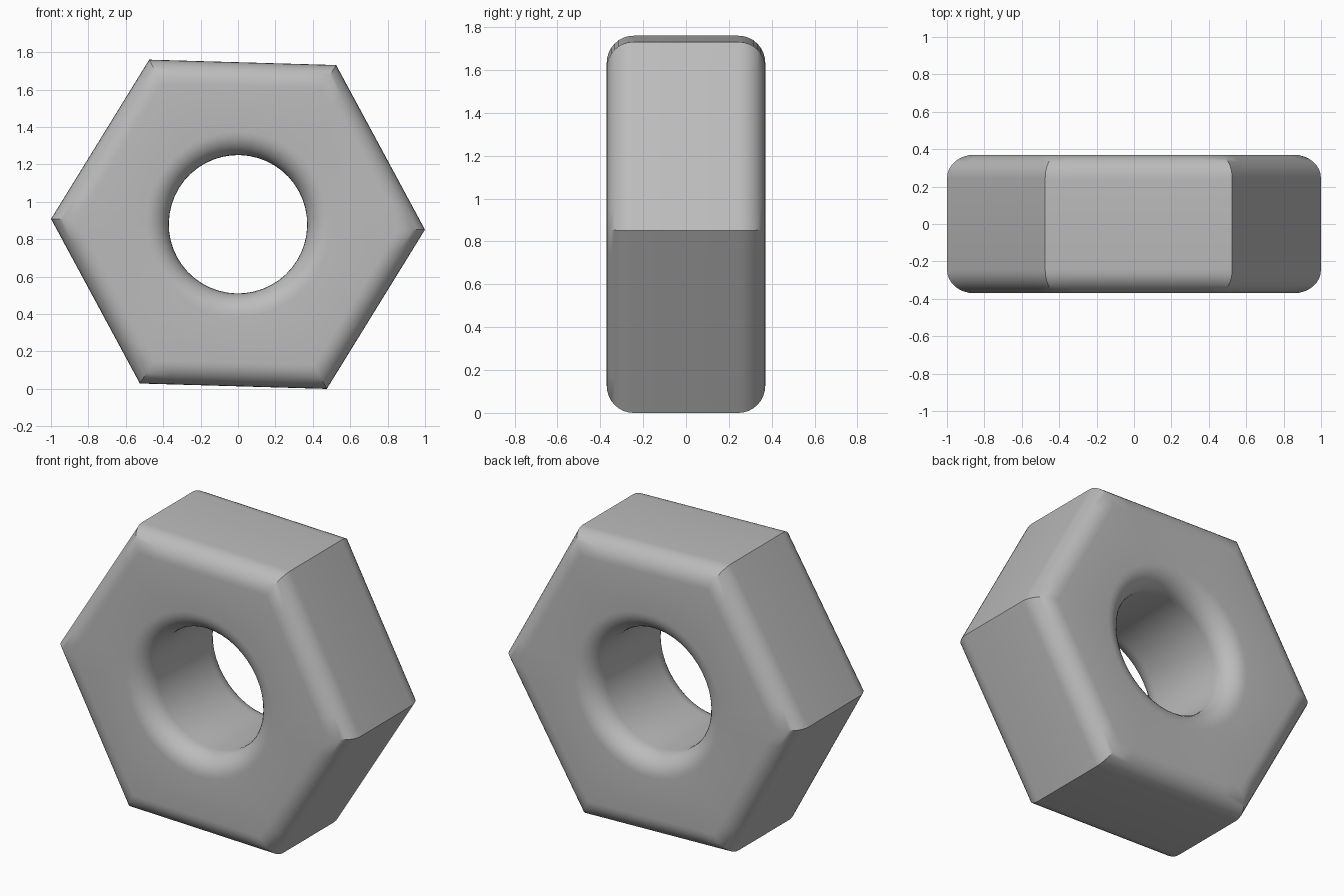
import bpy
import bmesh
from math import cos, sin, pi, radians

cube = bpy.data.objects.get("Cube")
if cube:
    bpy.data.objects.remove(cube, do_unlink=True)

HALF = 0.37               # half thickness along y
ROUND = 0.125             # radius of all rounded edges
HOLE = 0.37               # hole radius
APOTHEM = cos(pi / 6)     # hexagon with corner radius 1
SEG = 48                  # points around, a multiple of six
STEPS = 8                 # steps per rounded edge
TILT = radians(-1.65)
CENTRE = sin(pi / 3 - TILT)

metal = bpy.data.materials.new("grey metal")
metal.use_nodes = True
grey = (0.5, 0.5, 0.5, 1)
metal.diffuse_color = grey
metal.node_tree.nodes["Principled BSDF"].inputs["Base Color"].default_value = grey


def rounded(radius, outward, side):
    """Quarter round from the wall to the flat face, as (radius, y) pairs."""
    pts = []
    for i in range(STEPS + 1):
        a = pi / 2 * i / STEPS
        pts.append((radius - outward * ROUND * (1 - cos(a)),
                    side * (HALF - ROUND + ROUND * sin(a))))
    return pts


# Closed cross-section: hexagonal outside, round inside
outer = rounded(APOTHEM, 1, -1)[::-1] + rounded(APOTHEM, 1, 1)
inner = rounded(HOLE, -1, 1)[::-1] + rounded(HOLE, -1, -1)
section = [(r, y, True) for r, y in outer] + [(r, y, False) for r, y in inner]

bm = bmesh.new()
rings = []
for r, y, is_hex in section:
    ring = []
    for k in range(SEG):
        a = 2 * pi * k / SEG
        d = r / cos(a % (pi / 3) - pi / 6) if is_hex else r
        # snap the corner points exactly
        if is_hex and k % (SEG // 6) == 0:
            d = r / cos(pi / 6)
        ring.append(bm.verts.new((d * cos(a + TILT), y, CENTRE + d * sin(a + TILT))))
    rings.append(ring)

for i, ring in enumerate(rings):
    following = rings[(i + 1) % len(rings)]
    for k in range(SEG):
        n = (k + 1) % SEG
        bm.faces.new((ring[k], ring[n], following[n], following[k]))
bmesh.ops.recalc_face_normals(bm, faces=bm.faces)

mesh = bpy.data.meshes.new("hex_nut")
bm.to_mesh(mesh)
bm.free()
mesh.materials.append(metal)
nut = bpy.data.objects.new("hex_nut", mesh)
bpy.context.collection.objects.link(nut)

# Smooth rounds, sharp hexagon corners
bpy.ops.object.select_all(action='DESELECT')
nut.select_set(True)
bpy.context.view_layer.objects.active = nut
bpy.ops.object.shade_smooth_by_angle(angle=radians(30))
